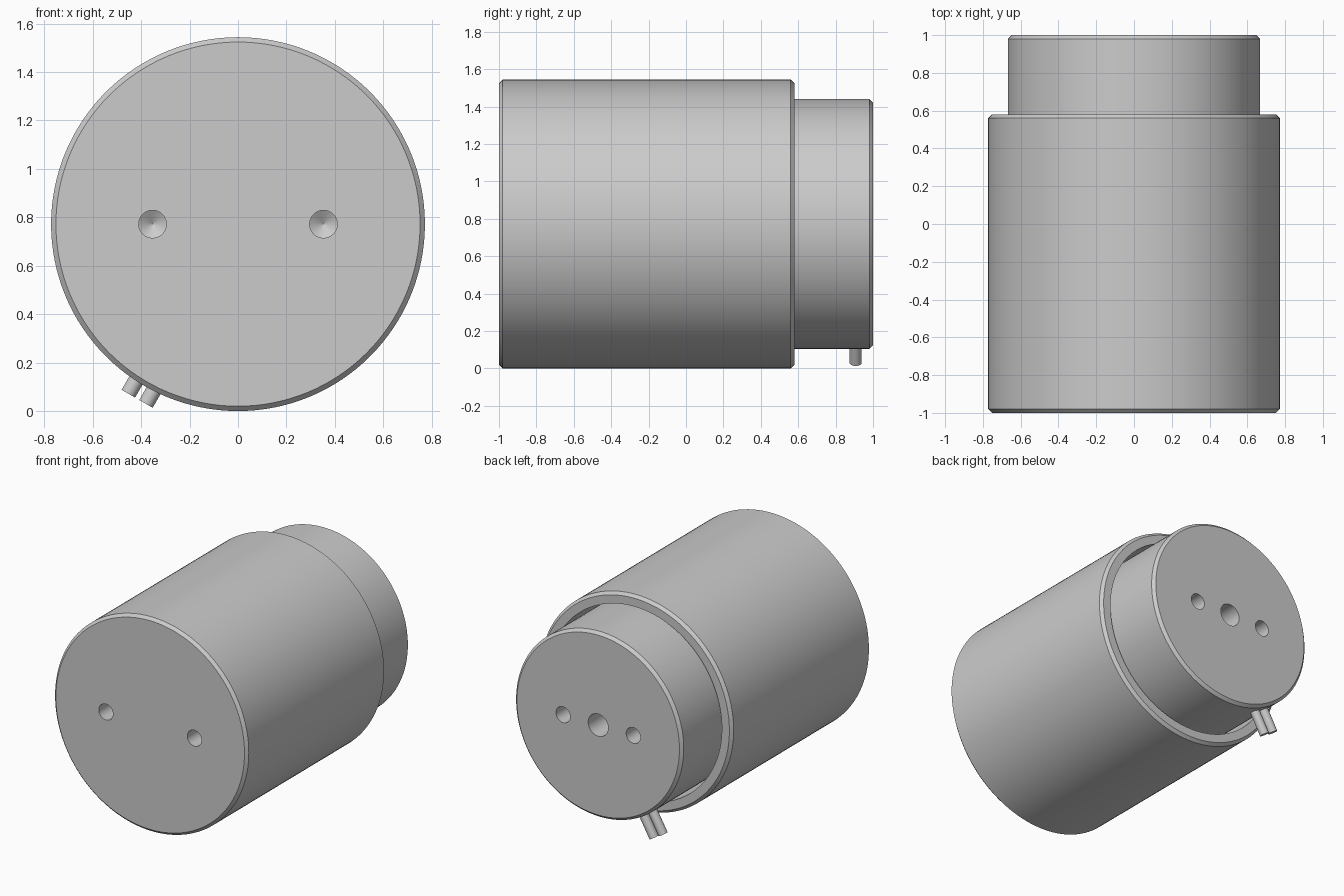
import bpy, bmesh, math
from mathutils import Vector

if "Cube" in bpy.data.objects:
    bpy.data.objects.remove(bpy.data.objects["Cube"])

R = 0.772          # housing radius, also the height of the axis
AXIS = Vector((0, 0, R))


def lathe(name, profile, origin, direction, segments=128):
    """Revolve (radius, distance) points about a direction; both ends are capped."""
    bm = bmesh.new()
    rot = Vector(direction).to_track_quat('Z', 'Y')
    rings = []
    for r, d in profile:
        ring = []
        for i in range(segments):
            a = 2 * math.pi * i / segments
            p = rot @ Vector((r * math.cos(a), r * math.sin(a), d))
            ring.append(bm.verts.new(p + Vector(origin)))
        rings.append(ring)
    for lo, hi in zip(rings, rings[1:]):
        for i in range(segments):
            j = (i + 1) % segments
            bm.faces.new((lo[i], lo[j], hi[j], hi[i]))
    bm.faces.new(rings[0])
    bm.faces.new(rings[-1])
    bmesh.ops.recalc_face_normals(bm, faces=bm.faces)
    mesh = bpy.data.meshes.new(name)
    bm.to_mesh(mesh)
    bm.free()
    ob = bpy.data.objects.new(name, mesh)
    bpy.context.collection.objects.link(ob)
    return ob


def activate(ob):
    bpy.ops.object.select_all(action='DESELECT')
    ob.select_set(True)
    bpy.context.view_layer.objects.active = ob


def drill(ob, x, y, inward, radius, depth):
    """Cut a blind hole with a conical drill-point bottom."""
    cutter = lathe("drill_cutter",
                   [(radius, -0.1), (radius, depth), (0.001, depth + radius * 0.6)],
                   AXIS + Vector((x, y, 0)), (0, inward, 0), 48)
    mod = ob.modifiers.new("hole", 'BOOLEAN')
    mod.operation = 'DIFFERENCE'
    mod.solver = 'EXACT'
    mod.object = cutter
    activate(ob)
    bpy.ops.object.modifier_apply(modifier=mod.name)
    bpy.data.objects.remove(cutter)


def smooth(ob):
    activate(ob)
    bpy.ops.object.shade_smooth_by_angle(angle=math.radians(30))


# Outer cup with chamfered ends and a deep bore open to the back
housing = lathe("housing", [(R - 0.02, -1), (R, -0.98), (R, 0.56), (R - 0.02, 0.58),
                            (0.692, 0.58), (0.692, -0.6)], AXIS, (0, 1, 0))
for s in (-1, 1):
    drill(housing, s * 0.353, -1, 1, 0.057, 0.2)
smooth(housing)

# Inner moving cylinder sliding in the bore
plunger = lathe("plunger", [(0.668, -0.55), (0.668, 0.98), (0.648, 1)], AXIS, (0, 1, 0))
drill(plunger, 0, 1, -1, 0.08, 0.25)
for s in (-1, 1):
    drill(plunger, s * 0.28, 1, -1, 0.057, 0.2)
smooth(plunger)

# Pair of lead wires leaving the plunger radially, low on the left
out = Vector((-0.5, 0, -0.866)).normalized()
side = Vector((0.866, 0, -0.5)).normalized()
for label, s in (("upper", -1), ("lower", 1)):
    wire = lathe("lead_wire_" + label, [(0.032, 0.6), (0.032, 0.833)],
                 AXIS + Vector((0, 0.907, 0)) + side * 0.042 * s, out, 32)
    smooth(wire)
